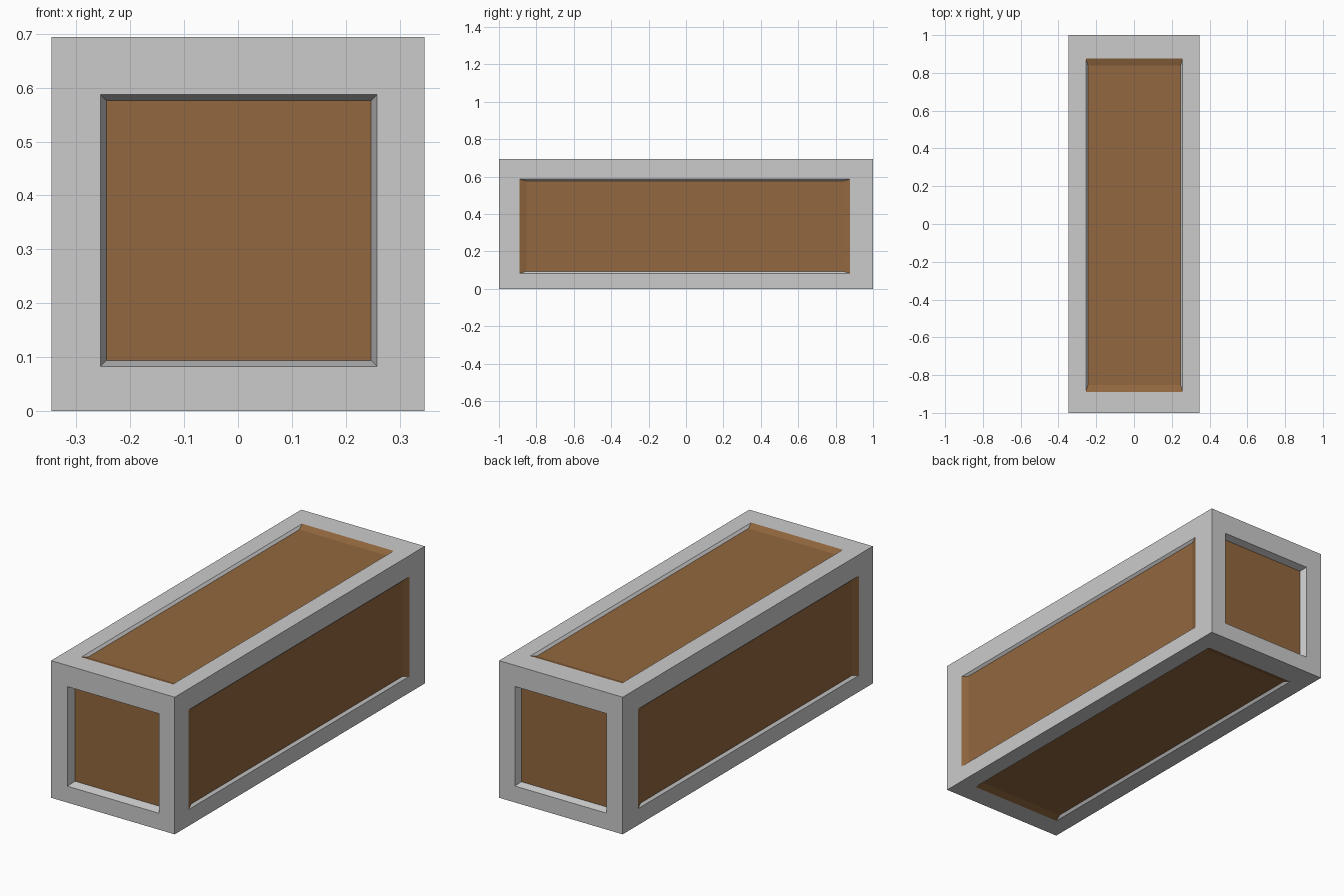
import bpy
import bmesh

if "Cube" in bpy.data.objects:
    bpy.data.objects.remove(bpy.data.objects["Cube"])

# Overall box and the shared recess limits on each axis (x, y, z)
BOX = [(-0.346, 0.346), (-1.0, 1.0), (0.0, 0.694)]
HOLE = [(-0.255, 0.258), (-0.89, 0.877), (0.083, 0.587)]
TAPER = 0.957  # recess floor is slightly smaller than its opening

brown = bpy.data.materials.new("brown_wood")
brown.diffuse_color = (0.29, 0.138, 0.05, 1)
brown.use_nodes = True
brown.node_tree.nodes["Principled BSDF"].inputs["Base Color"].default_value = brown.diffuse_color


def shrink(limits, f):
    mid, half = sum(limits) / 2, (limits[1] - limits[0]) / 2 * f
    return (mid - half, mid + half)


def ring(axis, level, limits):
    """Four corners of a rectangle perpendicular to an axis."""
    u, v = (axis + 1) % 3, (axis + 2) % 3
    pts = []
    for i, j in ((0, 0), (1, 0), (1, 1), (0, 1)):
        p = [0.0, 0.0, 0.0]
        p[axis], p[u], p[v] = level, limits[u][i], limits[v][j]
        pts.append(p)
    return pts


def add_quad(bm, pts, outward):
    bm.faces.new([bm.verts.new(p) for p in (pts if outward else pts[::-1])])


def finish(bm, name, mat=None):
    bmesh.ops.remove_doubles(bm, verts=bm.verts, dist=1e-5)
    mesh = bpy.data.meshes.new(name)
    bm.to_mesh(mesh)
    bm.free()
    if mat:
        mesh.materials.append(mat)
    bpy.context.collection.objects.link(bpy.data.objects.new(name, mesh))


frame, panels = bmesh.new(), bmesh.new()
floor_limits = [shrink(h, TAPER) for h in HOLE]

for axis in range(3):
    for side in (0, 1):
        # The square ends are recessed deeper than the long sides
        depth = (0.045, 0.036)[side] if axis == 1 else 0.012
        level = BOX[axis][side]
        inner_level = level + (-depth if side else depth)
        outer = ring(axis, level, BOX)
        hole = ring(axis, level, HOLE)
        floor = ring(axis, inner_level, floor_limits)
        for k in range(4):
            n = (k + 1) % 4
            # Flat border
            add_quad(frame, [outer[k], outer[n], hole[n], hole[k]], side)
            # Sloped wall: brown where it closes the end of a long panel
            end_wall = axis != 1 and hole[k][1] == hole[n][1]
            add_quad(panels if end_wall else frame,
                     [hole[k], hole[n], floor[n], floor[k]], side)
        # Recessed panel
        add_quad(panels, floor, side)

finish(frame, "frame")
finish(panels, "recessed_panels", brown)
